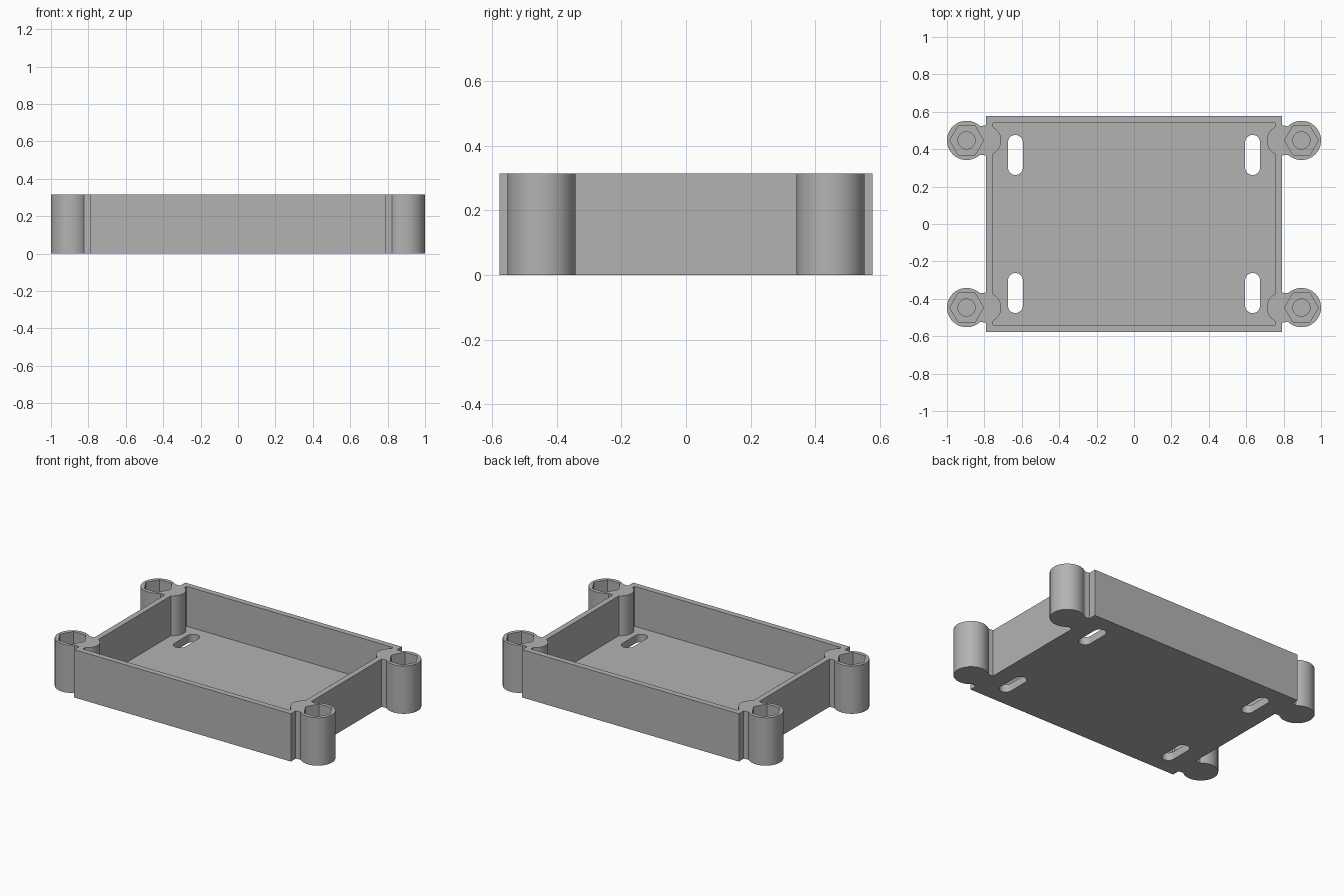
import bpy, bmesh, math

cube = bpy.data.objects.get("Cube")
if cube:
    bpy.data.objects.remove(cube, do_unlink=True)

# Main dimensions
HEIGHT, FLOOR = 0.315, 0.052
HALF_X, HALF_Y = 0.79, 0.578
IN_X, IN_Y = 0.753, 0.54
POST_X, POST_Y, POST_R = 0.895, 0.447, 0.105
CORNERS = [(sx, sy) for sx in (-1, 1) for sy in (-1, 1)]

grey = bpy.data.materials.new("plain grey")
grey.use_nodes = True
colour = (0.45, 0.45, 0.45, 1)
grey.diffuse_color = colour
grey.node_tree.nodes["Principled BSDF"].inputs["Base Color"].default_value = colour


def prism(name, outline, z0, z1):
    """Extrude a closed counter-clockwise outline from z0 to z1."""
    bm = bmesh.new()
    base = bm.faces.new([bm.verts.new((x, y, z0)) for x, y in outline])
    top = bmesh.ops.extrude_face_region(bm, geom=[base])["geom"]
    verts = [v for v in top if isinstance(v, bmesh.types.BMVert)]
    bmesh.ops.translate(bm, vec=(0, 0, z1 - z0), verts=verts)
    bmesh.ops.recalc_face_normals(bm, faces=bm.faces)
    mesh = bpy.data.meshes.new(name)
    bm.to_mesh(mesh)
    bm.free()
    mesh.materials.append(grey)
    obj = bpy.data.objects.new(name, mesh)
    bpy.context.collection.objects.link(obj)
    return obj


def rectangle(cx, cy, hx, hy):
    return [(cx - hx, cy - hy), (cx + hx, cy - hy), (cx + hx, cy + hy), (cx - hx, cy + hy)]


def circle(cx, cy, r, n=64):
    return [(cx + r * math.cos(math.tau * i / n), cy + r * math.sin(math.tau * i / n))
            for i in range(n)]


def slot(cx, cy, r, half_straight, n=16):
    points = []
    for end, start in ((1, 0), (-1, math.pi)):
        for i in range(n + 1):
            a = start + math.pi * i / n
            points.append((cx + r * math.cos(a), cy + end * half_straight + r * math.sin(a)))
    return points


def combine(target, tool, operation):
    """Apply an exact boolean and discard the tool solid."""
    mod = target.modifiers.new(operation.lower(), 'BOOLEAN')
    mod.operation, mod.object, mod.solver = operation, tool, 'EXACT'
    bpy.context.view_layer.objects.active = target
    bpy.ops.object.modifier_apply(modifier=mod.name)
    bpy.data.objects.remove(tool, do_unlink=True)


# Open tray
tray = prism("mounting_tray", rectangle(0, 0, HALF_X, HALF_Y), 0, HEIGHT)
combine(tray, prism("cavity", rectangle(0, 0, IN_X, IN_Y), FLOOR, HEIGHT + 0.1), 'DIFFERENCE')

for sx, sy in CORNERS:
    px, py = sx * POST_X, sy * POST_Y
    # Rounded inner rib, neck and corner post
    for part, outline in (
        ("inner_rib", circle(sx * HALF_X, py, 0.08)),
        ("neck", rectangle(sx * 0.83, py, 0.065, 0.0775)),
        ("corner_post", circle(px, py, POST_R)),
    ):
        combine(tray, prism(part, outline, 0, HEIGHT), 'UNION')
    # Hexagonal nut pocket, blind screw hole and floor slot
    for part, outline, z0, z1 in (
        ("nut_pocket", circle(px, py, 0.09, 6), HEIGHT - 0.1, HEIGHT + 0.1),
        ("screw_hole", circle(px, py, 0.046, 32), FLOOR, HEIGHT),
        ("floor_slot", slot(sx * 0.634, sy * 0.369, 0.04, 0.067), -0.1, FLOOR + 0.1),
    ):
        combine(tray, prism(part, outline, z0, z1), 'DIFFERENCE')

# Smooth the round walls, keep the edges sharp
bpy.ops.object.select_all(action='DESELECT')
tray.select_set(True)
bpy.context.view_layer.objects.active = tray
bpy.ops.object.shade_smooth_by_angle(angle=math.radians(30))
